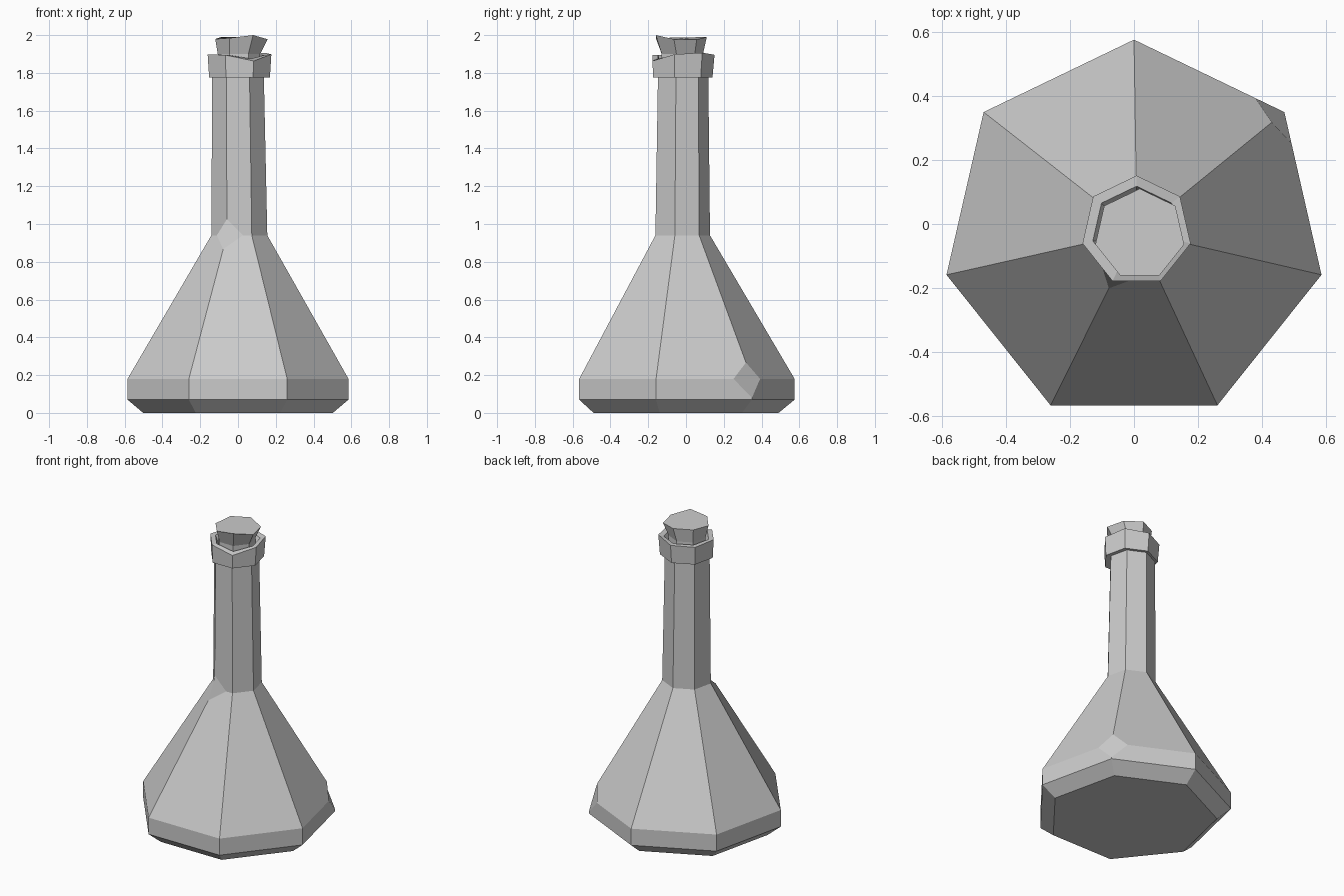
import bpy
import bmesh
import math
import random

random.seed(4)
SIDES = 7

cube = bpy.data.objects.get("Cube")
if cube:
    bpy.data.objects.remove(cube, do_unlink=True)

grey = bpy.data.materials.new("plain_grey")
grey.use_nodes = True
grey.diffuse_color = (0.6, 0.6, 0.6, 1)
grey.node_tree.nodes["Principled BSDF"].inputs["Base Color"].default_value = grey.diffuse_color


def add_ring(bm, x, y, radius, z):
    """One seven-sided ring with a corner pointing to the back."""
    ring = []
    for k in range(SIDES):
        a = math.pi / 2 + k * math.tau / SIDES
        ring.append(bm.verts.new((x + radius * math.cos(a), y + radius * math.sin(a), z)))
    return ring


def bridge(bm, low, high):
    for k in range(SIDES):
        n = (k + 1) % SIDES
        bm.faces.new((low[k], low[n], high[n], high[k]))


def loft(profile, caps=True, closed=False):
    bm = bmesh.new()
    rings = [add_ring(bm, *row) for row in profile]
    for low, high in zip(rings, rings[1:]):
        bridge(bm, low, high)
    if closed:
        bridge(bm, rings[-1], rings[0])
    elif caps:
        bm.faces.new(rings[0][::-1])
        bm.faces.new(rings[-1])
    return bm, rings


def chip(bm, vert, size):
    """Knock off one corner along the edges that meet there."""
    bmesh.ops.bevel(bm, geom=[vert], offset=size, offset_type='ABSOLUTE',
                    segments=1, profile=0.5, affect='VERTICES', clamp_overlap=True)


def finish(bm, name):
    bmesh.ops.recalc_face_normals(bm, faces=bm.faces[:])
    mesh = bpy.data.meshes.new(name)
    bm.to_mesh(mesh)
    bm.free()
    mesh.materials.append(grey)
    obj = bpy.data.objects.new(name, mesh)
    bpy.context.collection.objects.link(obj)
    return obj


# Flask: bevelled foot, flared body and long neck
bm, rings = loft([
    (0, -0.025, 0.515, 0.0),
    (0, -0.025, 0.6, 0.07),
    (0, -0.025, 0.6, 0.18),
    (0.007, -0.025, 0.152, 0.94),
    (0, -0.022, 0.14, 1.8),
])
chip(bm, rings[2][6], 0.1)
chip(bm, rings[3][3], 0.085)
finish(bm, "flask_body")

# Collar: open ring round the mouth, with a notch at the front
bm, rings = loft([
    (0.008, -0.025, 0.12, 1.78),
    (0.008, -0.025, 0.165, 1.775),
    (0.008, -0.022, 0.173, 1.9),
    (0.008, -0.022, 0.14, 1.895),
    (0.008, -0.025, 0.12, 1.85),
], closed=True)
for v in rings[2]:
    v.co.z += random.uniform(-0.008, 0.008)
rings[2][4].co.z -= 0.03
rings[3][4].co.z -= 0.02
finish(bm, "mouth_collar")

# Stopper: rough plug, wider at its top
bm, rings = loft([
    (0.005, -0.025, 0.115, 1.83),
    (0.005, -0.025, 0.115, 1.9),
    (0.018, -0.032, 0.142, 1.985),
])
for v in rings[2]:
    v.co.z += random.uniform(-0.01, 0.008)
rings[2][4].co.z = 2.0
finish(bm, "stopper")
